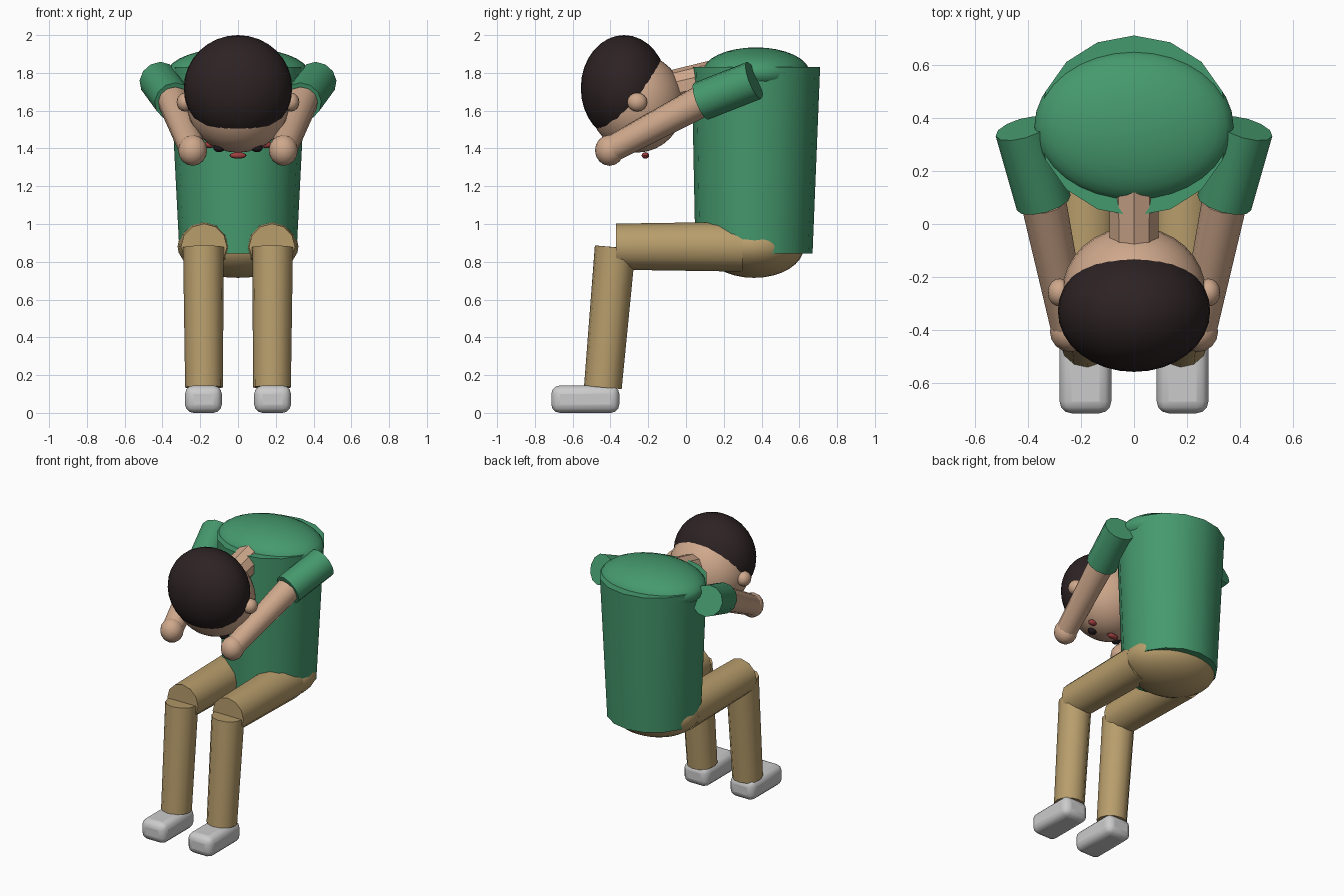
import bpy
from math import radians
from mathutils import Vector

cube = bpy.data.objects.get("Cube")
if cube:
    bpy.data.objects.remove(cube, do_unlink=True)


def material(name, color):
    m = bpy.data.materials.new(name)
    m.use_nodes = True
    rgba = (*color, 1)
    m.diffuse_color = rgba
    m.node_tree.nodes["Principled BSDF"].inputs["Base Color"].default_value = rgba
    return m


GREEN = material("shirt green", (0.06, 0.32, 0.155))
SKIN = material("skin", (0.62, 0.39, 0.26))
TAN = material("trouser tan", (0.48, 0.34, 0.15))
HAIR = material("dark hair", (0.026, 0.016, 0.017))
GREY = material("shoe grey", (0.6, 0.6, 0.6))
RED = material("lip red", (0.35, 0.05, 0.05))
BLACK = material("eye black", (0.015, 0.01, 0.012))


def finish(name, mat, angle=35):
    ob = bpy.context.object
    ob.name = name
    ob.data.materials.append(mat)
    bpy.ops.object.transform_apply(location=False, rotation=False, scale=True)
    bpy.ops.object.shade_smooth_by_angle(angle=radians(angle))
    return ob


def ellipsoid(name, mat, center, radii, segments=32):
    bpy.ops.mesh.primitive_uv_sphere_add(segments=segments, ring_count=segments // 2,
                                         location=center)
    bpy.context.object.scale = radii
    return finish(name, mat)


def limb(name, mat, start, end, r1, r2, sides=12):
    """Tapered cylinder between two points."""
    a, b = Vector(start), Vector(end)
    bpy.ops.mesh.primitive_cone_add(vertices=sides, radius1=r1, radius2=r2,
                                    depth=(b - a).length, location=(a + b) / 2)
    ob = bpy.context.object
    ob.rotation_euler = (b - a).to_track_quat("Z", "Y").to_euler()
    return finish(name, mat)


# Torso: tapered oval tube, with rounded shoulders and hips
bpy.ops.mesh.primitive_cone_add(vertices=16, radius1=1, radius2=1, depth=1)
for v in bpy.context.object.data.vertices:
    top = v.co.z > 0
    rx, ry, cy, z = (0.36, 0.34, 0.37, 1.83) if top else (0.31, 0.31, 0.36, 0.845)
    v.co = (v.co.x * rx, v.co.y * ry + cy, z)
finish("torso", GREEN)
ellipsoid("shoulders", GREEN, (0, 0.37, 1.80), (0.375, 0.285, 0.135))
ellipsoid("hips", TAN, (0, 0.36, 0.88), (0.32, 0.265, 0.165))

# Head bowed forward, face turned down
limb("neck", SKIN, (0, 0.2, 1.78), (0, -0.15, 1.70), 0.1, 0.095, 10)
ellipsoid("head", SKIN, (0, -0.26, 1.64), (0.271, 0.25, 0.262))
ellipsoid("hair", HAIR, (0, -0.328, 1.72), (0.287, 0.229, 0.28))
ellipsoid("mouth", RED, (0, -0.215, 1.363), (0.045, 0.02, 0.017), 16)

for side, s in (("left", 1), ("right", -1)):
    # Face details
    ellipsoid(side + "_ear", SKIN, (s * 0.28, -0.258, 1.645), (0.045, 0.053, 0.05), 16)
    ellipsoid(side + "_eye", BLACK, (s * 0.1, -0.30, 1.405), (0.032, 0.03, 0.025), 16)
    ellipsoid(side + "_cheek", RED, (s * 0.15, -0.24, 1.42), (0.032, 0.022, 0.018), 16)

    # Arm reaching forward to the head
    shoulder, cuff = (s * 0.42, 0.36, 1.76), (s * 0.34, 0.08, 1.65)
    hand = (s * 0.24, -0.405, 1.39)
    limb(side + "_sleeve", GREEN, shoulder, cuff, 0.105, 0.105)
    limb(side + "_forearm", SKIN, cuff, hand, 0.085, 0.07)
    ellipsoid(side + "_hand", SKIN, hand, (0.077, 0.077, 0.082), 16)

    # Bent leg
    limb(side + "_thigh", TAN, (s * 0.18, 0.3, 0.88), (s * 0.18, -0.37, 0.88), 0.132, 0.122)
    limb(side + "_shin", TAN, (s * 0.183, -0.375, 0.877), (s * 0.18, -0.44, 0.135), 0.108, 0.1)

    # Shoe: rounded block
    bpy.ops.mesh.primitive_cube_add(size=1, location=(s * 0.183, -0.533, 0.0725))
    bpy.context.object.scale = (0.195, 0.36, 0.145)
    shoe = finish(side + "_shoe", GREY)
    bevel = shoe.modifiers.new("round", "BEVEL")
    bevel.width = 0.045
    bevel.segments = 3
